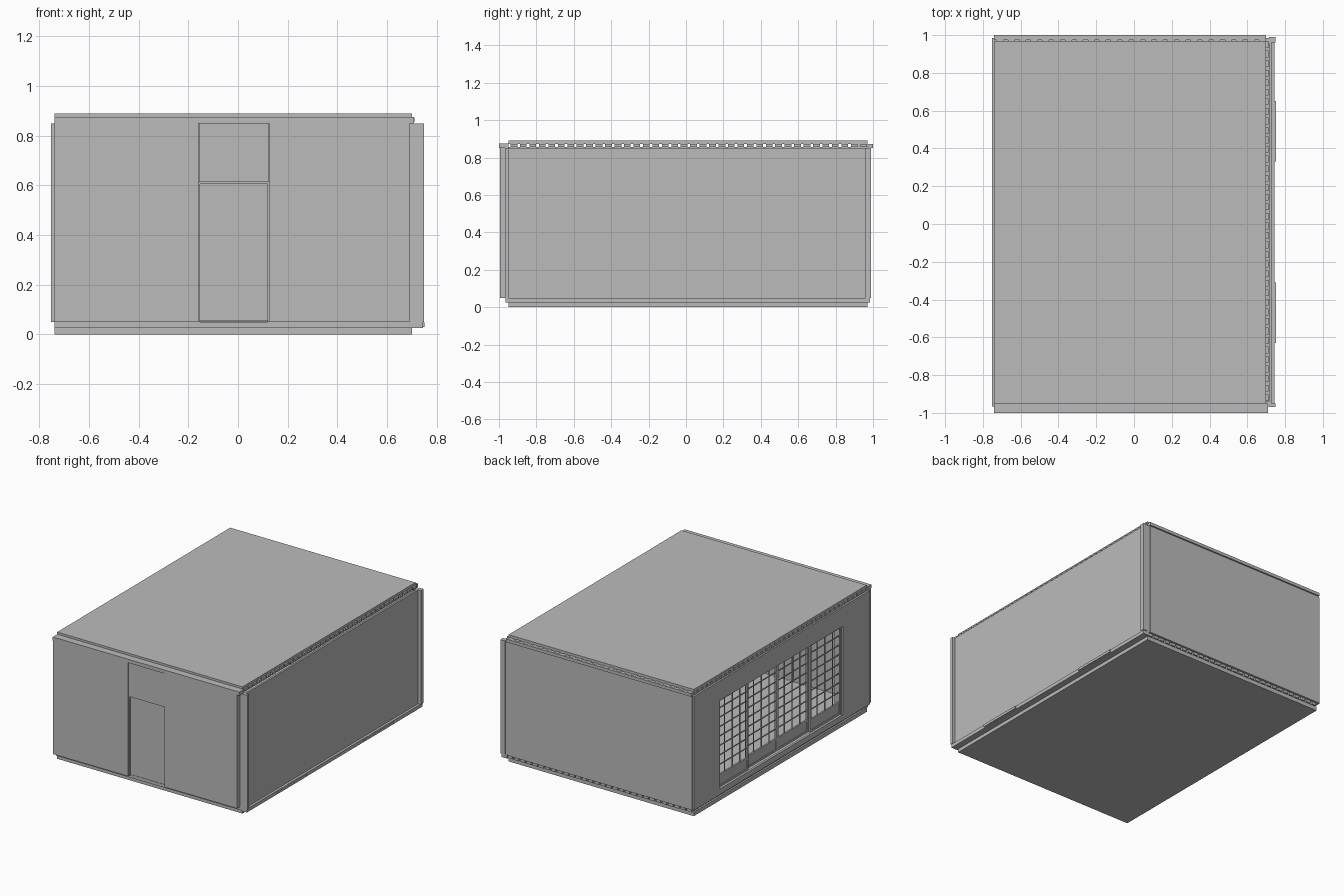
import bpy
import bmesh
from mathutils import Vector

if "Cube" in bpy.data.objects:
    bpy.data.objects.remove(bpy.data.objects["Cube"], do_unlink=True)

GREY = (0.5, 0.5, 0.5, 1)
mat = bpy.data.materials.new("plain_grey")
mat.use_nodes = True
mat.diffuse_color = GREY
mat.node_tree.nodes["Principled BSDF"].inputs["Base Color"].default_value = GREY


def boxes(name, spans):
    """One object made of boxes, each given as (x0, x1, y0, y1, z0, z1)."""
    bm = bmesh.new()
    for x0, x1, y0, y1, z0, z1 in spans:
        made = bmesh.ops.create_cube(bm, size=1)
        size = Vector((x1 - x0, y1 - y0, z1 - z0))
        mid = Vector((x0 + x1, y0 + y1, z0 + z1)) / 2
        for v in made["verts"]:
            v.co = Vector(a * b for a, b in zip(v.co, size)) + mid
    mesh = bpy.data.meshes.new(name)
    bm.to_mesh(mesh)
    bm.free()
    mesh.materials.append(mat)
    obj = bpy.data.objects.new(name, mesh)
    bpy.context.collection.objects.link(obj)
    return obj


def spread(start, end, count):
    return [start + (end - start) * i / (count - 1) for i in range(count)]


LEFT, RIGHT, FRONT, BACK = -0.74, 0.70, -0.95, 0.97
LOW, HIGH = 0.05, 0.85

# Floor and roof slabs
boxes("floor_slab", [(LEFT, RIGHT, FRONT, BACK, 0, 0.028)])
boxes("floor_boards", [(LEFT, RIGHT, FRONT + 0.02, BACK, 0.046, 0.052)])
boxes("roof_slab", [(LEFT, RIGHT, FRONT, BACK, 0.872, 0.89)])
boxes("ceiling_board", [(LEFT, RIGHT, FRONT, BACK, 0.85, 0.856)])

# Joists between the slabs and boards
boxes("floor_joists", [(x - 0.018, x + 0.018, FRONT - 0.01, BACK + 0.01, 0.028, 0.047)
                       for x in spread(LEFT + 0.03, RIGHT - 0.02, 30)])
boxes("ceiling_joists", [(LEFT, RIGHT + 0.012, y - 0.018, y + 0.018, 0.856, 0.873)
                         for y in spread(FRONT + 0.03, BACK - 0.02, 38)])
boxes("ceiling_battens", [(x - 0.018, x + 0.018, 0.9, 0.99, 0.855, 0.873)
                          for x in spread(LEFT + 0.03, RIGHT - 0.02, 24)])

# Front wall with doorway
D0, D1, DTOP = -0.16, 0.125, 0.61
boxes("front_wall", [(LEFT, D0, -0.995, -0.965, LOW, HIGH),
                     (D1, 0.69, -0.995, -0.965, LOW, HIGH)])
boxes("door_lintel", [(D0 + 0.003, D1 - 0.003, -0.992, -0.965, DTOP + 0.004, HIGH)])
boxes("door", [(D0 + 0.004, D1 - 0.004, -0.972, -0.96, 0.055, DTOP)])
boxes("door_frame", [(D0, D0 + 0.006, -0.985, -0.955, LOW, DTOP),
                     (D1 - 0.006, D1, -0.985, -0.955, LOW, DTOP),
                     (D0, D1, -0.985, -0.955, DTOP - 0.004, DTOP + 0.004)])
boxes("front_top_beam", [(LEFT, RIGHT + 0.01, -1, FRONT, HIGH, 0.875)])
boxes("front_sill_beam", [(LEFT, RIGHT, -0.965, FRONT + 0.02, 0.028, LOW)])

# Back wall
boxes("back_wall", [(LEFT, 0.69, 0.97, 0.99, LOW, HIGH)])
boxes("back_top_rail", [(LEFT, RIGHT, 0.975, 1.0, HIGH, 0.872)])

# Right wall, corner posts and bottom track
boxes("right_wall", [(0.715, 0.728, FRONT, 0.96, LOW, HIGH)])
boxes("corner_posts", [(0.715, 0.75, -0.968, FRONT, LOW, HIGH),
                       (0.715, 0.75, 0.96, 0.99, LOW, HIGH),
                       (0.69, 0.715, -0.965, -0.94, LOW, HIGH),
                       (0.69, 0.715, 0.955, 0.985, LOW, HIGH)])
boxes("right_bottom_track", [(RIGHT, 0.745, -0.965, 0.985, 0.025, LOW)])
boxes("track_pads", [(0.74, 0.752, -0.63, -0.31, 0.03, 0.048),
                     (0.74, 0.752, 0.33, 0.65, 0.03, 0.048)])

# Left wall around the wide window
W0, W1 = -0.67, 0.70
SILL, HEAD = 0.09, 0.71
boxes("left_wall", [(-0.753, -0.735, FRONT - 0.015, W0, LOW, HIGH),
                    (-0.753, -0.735, W1, 0.985, LOW, HIGH),
                    (-0.751, -0.735, W0, W1, HEAD, HIGH),
                    (-0.751, -0.735, W0, W1, LOW, SILL)])
boxes("window_jambs", [(-0.74, -0.695, y - 0.012, y + 0.012, LOW, HIGH) for y in (W0, W1)])


def lattice_sashes(name, x, y0, y1, low, high, count=4):
    """Sliding sashes on two tracks, with solid foot panels and thin bars."""
    width = (y1 - y0) / count
    foot = low + 0.09
    for i in range(count):
        a, b = y0 + i * width, y0 + (i + 1) * width
        xa = x + 0.014 * (i in (1, 2))
        xb = xa + 0.012
        parts = [(xa, xb, a, a + 0.014, low, high), (xa, xb, b - 0.014, b, low, high),
                 (xa, xb, a, b, high - 0.014, high), (xa, xb, a, b, low, low + 0.014),
                 (xa, xb, a, b, foot - 0.014, foot),
                 (xa + 0.004, xb - 0.004, a, b, low, foot)]
        parts += [(xa + 0.003, xb - 0.003, y - 0.003, y + 0.003, foot, high)
                  for y in spread(a, b, 5)[1:-1]]
        parts += [(xa + 0.003, xb - 0.003, a, b, z - 0.003, z + 0.003)
                  for z in spread(foot, high, 9)[1:-1]]
        boxes(f"{name}_{i + 1}", parts)


lattice_sashes("window_sash", -0.735, W0, W1, SILL, HEAD)
lattice_sashes("inner_screen", 0.66, -0.63, 0.65, LOW, 0.66)

# Interior rails
boxes("inner_rails", [(0.65, 0.70, FRONT, BACK, 0.66, 0.68),
                      (-0.74, -0.70, W0, W1, HEAD, HEAD + 0.02)])
